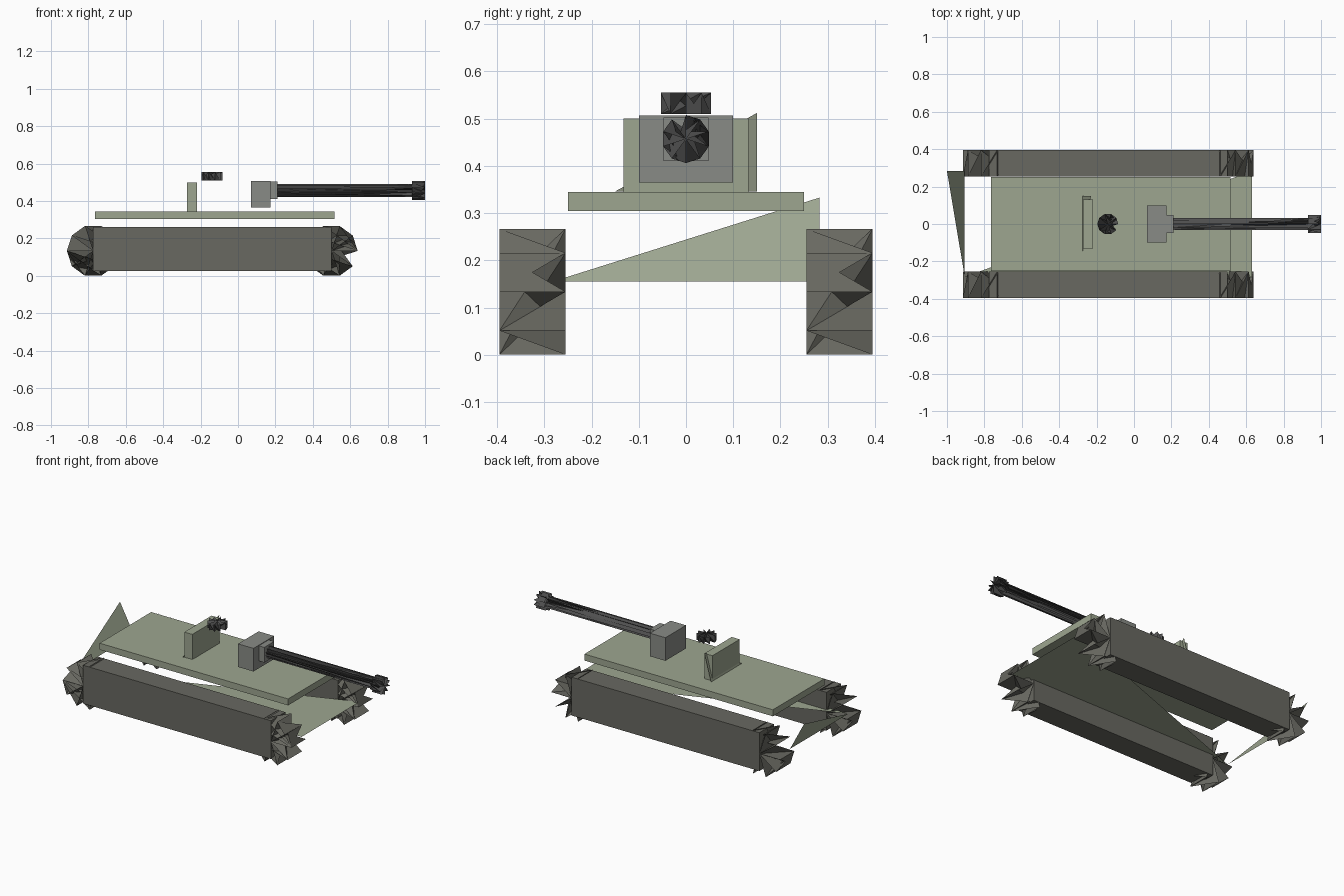
import bpy
from math import cos, sin, tau

if "Cube" in bpy.data.objects:
    bpy.data.objects.remove(bpy.data.objects["Cube"])


def material(name, rgb):
    m = bpy.data.materials.new(name)
    m.diffuse_color = (*rgb, 1)
    m.use_nodes = True
    m.node_tree.nodes["Principled BSDF"].inputs["Base Color"].default_value = m.diffuse_color
    return m


GREEN = material("olive", (0.34, 0.38, 0.28))
DARK = material("track_grey", (0.14, 0.14, 0.12))
STEEL = material("gun_grey", (0.25, 0.26, 0.24))
BLACK = material("dark_metal", (0.08, 0.08, 0.08))


def make(name, verts, faces, mat):
    me = bpy.data.meshes.new(name)
    me.from_pydata(verts, [], faces)
    me.materials.append(mat)
    ob = bpy.data.objects.new(name, me)
    bpy.context.collection.objects.link(ob)
    return ob


def box(name, x, y, z, mat):
    v = [(a, b, c) for a in x for b in y for c in z]
    f = [(0, 1, 3, 2), (4, 6, 7, 5), (0, 4, 5, 1),
         (2, 3, 7, 6), (0, 2, 6, 4), (1, 5, 7, 3)]
    return make(name, v, f, mat)


def finned_drum(name, place, r, ends, mat, n=10):
    """Ten-sided drum made of blades crossing its axis, spiky at the rim."""
    v = []
    for i in range(n):
        c, s = r * cos(tau * i / n), r * sin(tau * i / n)
        v += [place(c, s, e) for e in ends]
    f = []
    for i in range(n):
        j = (i + 1) % n
        f += [(i, j, n + j), (i, n + j, n + i)]
    for base in (0, n):
        f += [(base, base + k, base + k + 1) for k in range(1, n - 1)]
    return make(name, v, f, mat)


def open_shell(name, rear, front, top, w, mat):
    """Folded sheet: tapering floor plus a raised triangular rear plate."""
    (rx, rz), (fx, fz), (tx, tz) = rear, front, top
    v = [(rx, w, rz), (rx, -w, rz), (fx, w, fz), (fx, -w, fz), (tx, w, tz)]
    return make(name, v, [(1, 3, 2), (0, 1, 4)], mat)


# Tracks with finned end wheels
for side, y in (("right", (-0.395, -0.255)), ("left", (0.255, 0.395))):
    box("track_" + side, (-0.775, 0.5), y, (0.027, 0.262), DARK)
    for end, cx in (("rear", -0.775), ("front", 0.5)):
        finned_drum(f"wheel_{end}_{side}",
                    lambda c, s, e, cx=cx: (cx + c, e, 0.1335 + s),
                    0.14, y, DARK)

# Hull floor, rear plate and deck
open_shell("hull_shell", (-0.905, 0.155), (0.63, 0.155), (-1.0, 0.333), 0.283, GREEN)
box("deck", (-0.765, 0.515), (-0.25, 0.25), (0.305, 0.345), GREEN)

# Turret floor, rear plate and stowage box
open_shell("turret_shell", (-0.275, 0.346), (0.1, 0.346), (-0.23, 0.512), 0.15, GREEN)
box("turret_rear_box", (-0.272, -0.218), (-0.132, 0.132), (0.345, 0.5), GREEN)

# Hatch
finned_drum("hatch", lambda c, s, e: (-0.14 + c, s, e), 0.056, (0.51, 0.555), BLACK)

# Gun: mount, collar, barrel and muzzle
box("gun_mount", (0.07, 0.175), (-0.1, 0.1), (0.365, 0.507), STEEL)
box("gun_collar", (0.175, 0.212), (-0.048, 0.048), (0.41, 0.503), STEEL)
along_x = lambda c, s, e: (e, s, 0.457 + c)
finned_drum("gun_barrel", along_x, 0.035, (0.19, 0.97), BLACK)
finned_drum("muzzle", along_x, 0.051, (0.93, 1.0), BLACK)
